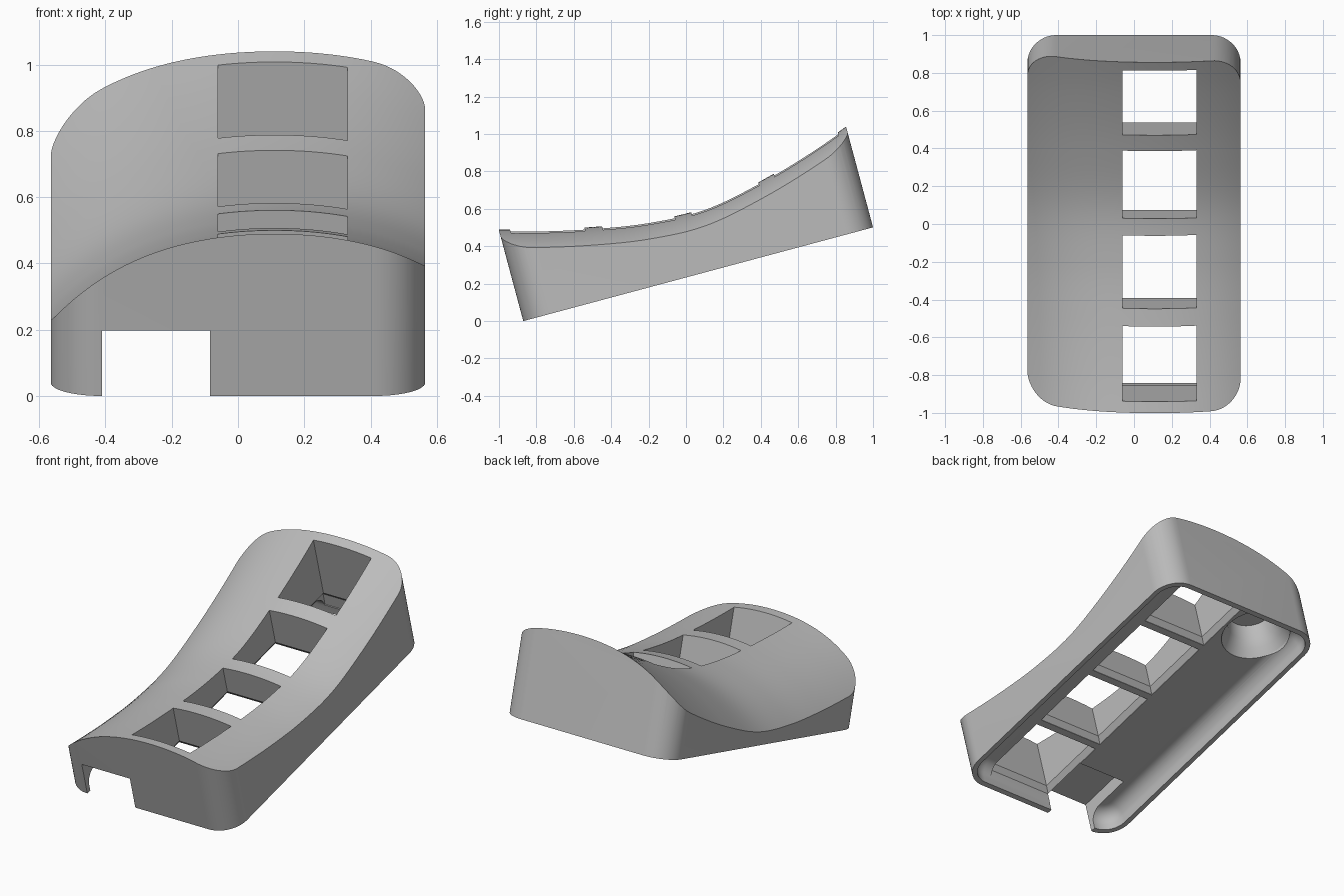
import bpy, bmesh, math
from mathutils import Matrix, Vector

if "Cube" in bpy.data.objects:
    bpy.data.objects.remove(bpy.data.objects["Cube"])

TILT = math.radians(15)
W, L, R = 1.13, 1.936, 0.155          # footprint width, length, corner radius
TO_WORLD = Matrix.Translation((0, -0.87, 0)) @ Matrix.Rotation(TILT, 4, 'X')

grey = bpy.data.materials.new("mid grey")
grey.diffuse_color = (0.5, 0.5, 0.5, 1)
grey.use_nodes = True
grey.node_tree.nodes["Principled BSDF"].inputs["Base Color"].default_value = grey.diffuse_color


def finish(bm, name):
    bmesh.ops.recalc_face_normals(bm, faces=bm.faces)
    me = bpy.data.meshes.new(name)
    bm.to_mesh(me)
    bm.free()
    me.materials.append(grey)
    ob = bpy.data.objects.new(name, me)
    bpy.context.collection.objects.link(ob)
    return ob


def outline(x0, x1, u0, u1, r, seg=14):
    """Rounded rectangle in the tilted base plane."""
    if r <= 0:
        return [(x0, u0), (x1, u0), (x1, u1), (x0, u1)]
    pts = []
    for cx, cu, a0 in ((x1 - r, u1 - r, 0), (x0 + r, u1 - r, 90),
                       (x0 + r, u0 + r, 180), (x1 - r, u0 + r, 270)):
        for i in range(seg + 1):
            a = math.radians(a0 + 90 * i / seg)
            pts.append((cx + r * math.cos(a), cu + r * math.sin(a)))
    return pts


def loft(name, x0, x1, u0, u1, r, rings):
    """Stack inset copies of an outline; rings = (inset, height)."""
    bm = bmesh.new()
    loops = []
    for inset, w in rings:
        pts = outline(x0 + inset, x1 - inset, u0 + inset, u1 - inset, r - inset if r else 0)
        loops.append([bm.verts.new(TO_WORLD @ Vector((x, u, w))) for x, u in pts])
    n = len(loops[0])
    for a, b in zip(loops, loops[1:]):
        for i in range(n):
            bm.faces.new((a[i], a[(i + 1) % n], b[(i + 1) % n], b[i]))
    bm.faces.new(loops[0])
    bm.faces.new(loops[-1])
    bmesh.ops.remove_doubles(bm, verts=bm.verts, dist=1e-5)
    return finish(bm, name)


# Swept crest line along y, every 0.3 from y = -1.1
CREST = [0.49, 0.49, 0.503, 0.535, 0.605, 0.749, 0.931, 1.145]


def crest(y):
    t = (y + 1.1) / 0.3
    i = max(0, min(len(CREST) - 2, int(math.floor(t))))
    f = t - i
    p1, p2 = CREST[i], CREST[i + 1]
    p0 = CREST[i - 1] if i > 0 else 2 * p1 - p2
    p3 = CREST[i + 2] if i + 2 < len(CREST) else 2 * p2 - p1
    return 0.5 * (2 * p1 + (p2 - p0) * f + (2 * p0 - 5 * p1 + 4 * p2 - p3) * f * f
                  + (3 * p1 - p0 - 3 * p2 + p3) * f ** 3)


def top_z(x, y):
    d = x - 0.11
    return crest(y) - 0.38 * d * d - 0.43 * d ** 4


def sky_cutter(nx=40, ny=56):
    """Solid above the domed, swept top surface."""
    bm = bmesh.new()
    rows = []
    for j in range(ny + 1):
        y = -1.09 + 2.08 * j / ny
        rows.append([bm.verts.new((x, y, top_z(x, y)))
                     for x in (-0.623 + 1.25 * i / nx for i in range(nx + 1))])
    for j in range(ny):
        for i in range(nx):
            bm.faces.new((rows[j][i], rows[j][i + 1], rows[j + 1][i + 1], rows[j + 1][i]))
    border = ([rows[0][i] for i in range(nx)] + [rows[j][nx] for j in range(ny)]
              + [rows[ny][i] for i in range(nx, 0, -1)] + [rows[j][0] for j in range(ny, 0, -1)])
    lid = [bm.verts.new((v.co.x, v.co.y, 2.2)) for v in border]
    n = len(border)
    for i in range(n):
        bm.faces.new((border[i], border[(i + 1) % n], lid[(i + 1) % n], lid[i]))
    bm.faces.new(lid)
    return finish(bm, "top_cutter")


# Case body: rounded prism
body = loft("case_body", -W / 2, W / 2, 0, L, R, [(0, 0), (0, 0.85)])
cutters = [sky_cutter()]

# Shallow underside pocket with a coved ceiling
wall, cove, depth = 0.03, 0.08, 0.12
rings = [(0, -0.1)] + [(cove * (1 - math.cos(a)), depth - cove + cove * math.sin(a))
                       for a in (math.pi / 2 * i / 10 for i in range(11))]
cutters.append(loft("pocket_cutter", -W / 2 + wall, W / 2 - wall, wall, L - wall, R - wall, rings))

# Four key openings, flared on the underside
for k in range(4):
    u = 0.058 + 0.48 * k
    cutters.append(loft("key_cutter", -0.06, 0.33, u, u + 0.387, 0,
                        [(-0.026, 0.05), (-0.026, depth + 0.003), (0, depth + 0.035), (0, 1.2)]))

# Cable channel through the front wall and round recess in the rear corner
cutters.append(loft("channel_cutter", -0.41, -0.085, -0.1, 0.33, 0, [(0, -0.12), (0, 0.204)]))
cutters.append(loft("recess_cutter", -0.5, -0.1, 1.49, 1.89, 0.2,
                    [(0, 0.08), (0, 0.125), (0.03, 0.17), (0.055, 0.22), (0.07, 0.31)]))

bpy.context.view_layer.objects.active = body
for c in cutters:
    c.hide_render = True
    m = body.modifiers.new("cut", 'BOOLEAN')
    m.operation = 'DIFFERENCE'
    m.solver = 'EXACT'
    m.object = c
    bpy.ops.object.modifier_apply(modifier=m.name)
    bpy.data.objects.remove(c, do_unlink=True)

bpy.ops.object.select_all(action='DESELECT')
body.select_set(True)
bpy.ops.object.shade_smooth_by_angle(angle=math.radians(30))
